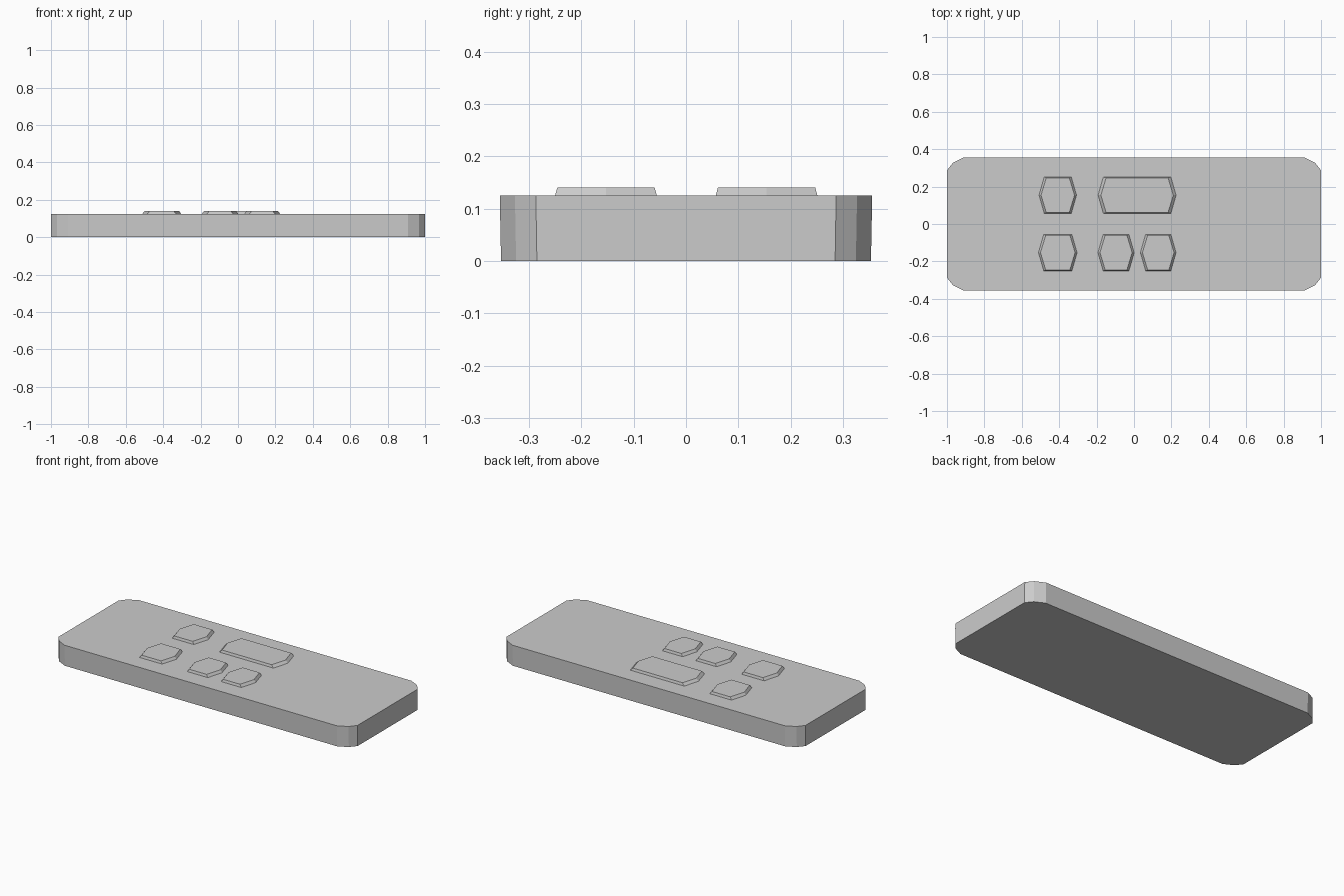
import bpy, bmesh

if "Cube" in bpy.data.objects:
    bpy.data.objects.remove(bpy.data.objects["Cube"])


def loft(name, lower, upper, z0, z1):
    """Closed solid between two matching outlines."""
    bm = bmesh.new()
    a = [bm.verts.new((x, y, z0)) for x, y in lower]
    b = [bm.verts.new((x, y, z1)) for x, y in upper]
    n = len(a)
    bm.faces.new(a[::-1])
    bm.faces.new(b)
    for i in range(n):
        j = (i + 1) % n
        bm.faces.new((a[i], a[j], b[j], b[i]))
    bmesh.ops.recalc_face_normals(bm, faces=bm.faces)
    mesh = bpy.data.meshes.new(name)
    bm.to_mesh(mesh)
    bm.free()
    obj = bpy.data.objects.new(name, mesh)
    bpy.context.collection.objects.link(obj)
    return obj


# Flat slab with faceted corners, slightly narrower at the bottom
corner = [(1.0, 0.287), (0.968, 0.327), (0.91, 0.356)]


def slab_outline(sy):
    q = [(x, y * sy) for x, y in corner]
    q += [(-x, y) for x, y in q[::-1]]
    return q + [(-x, -y) for x, y in q]


loft("body", slab_outline(0.993), slab_outline(1.0), 0.0, 0.125)


# Six-sided buttons with bevelled sides
def hexagon(x0, x1, y0, y1, tip):
    ym = (y0 + y1) / 2
    return [(x0, ym), (x0 + tip, y0), (x1 - tip, y0),
            (x1, ym), (x1 - tip, y1), (x0 + tip, y1)]


def button(name, x0, x1, yc, tip=0.028, inset=0.013):
    h = 0.098
    loft(name, hexagon(x0, x1, yc - h, yc + h, tip),
         hexagon(x0 + inset, x1 - inset, yc - h + 0.005, yc + h - 0.005, tip),
         0.122, 0.14)


button("button_upper_left", -0.51, -0.305, 0.154)
button("button_wide", -0.195, 0.228, 0.154, inset=0.018)
button("button_lower_left", -0.513, -0.302, -0.153)
button("button_lower_middle", -0.195, 0.003, -0.153)
button("button_lower_right", 0.032, 0.227, -0.153)
